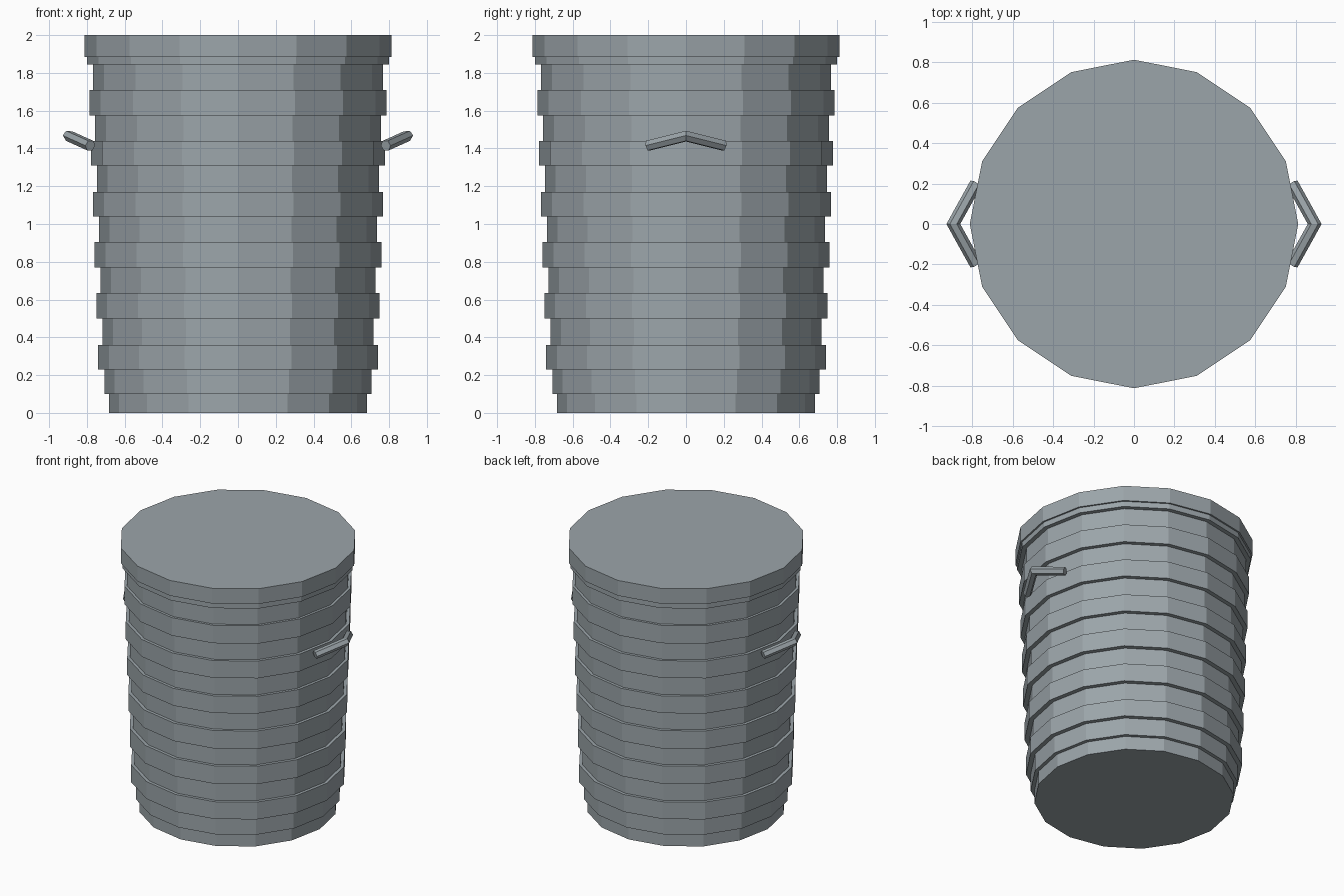
import bpy, bmesh, math
from mathutils import Vector

if "Cube" in bpy.data.objects:
    bpy.data.objects.remove(bpy.data.objects["Cube"])

SIDES = 16

metal = bpy.data.materials.new("blue grey metal")
metal.diffuse_color = (0.33, 0.375, 0.40, 1)
metal.use_nodes = True
metal.node_tree.nodes["Principled BSDF"].inputs["Base Color"].default_value = metal.diffuse_color


def loft(name, loops):
    """Skin closed loops of points and cap both ends."""
    bm = bmesh.new()
    rings = [[bm.verts.new(p) for p in loop] for loop in loops]
    for a, b in zip(rings, rings[1:]):
        n = len(a)
        for i in range(n):
            j = (i + 1) % n
            bm.faces.new((a[i], a[j], b[j], b[i]))
    bm.faces.new(rings[0][::-1])
    bm.faces.new(rings[-1])
    bmesh.ops.recalc_face_normals(bm, faces=bm.faces)
    mesh = bpy.data.meshes.new(name)
    bm.to_mesh(mesh)
    bm.free()
    mesh.materials.append(metal)
    obj = bpy.data.objects.new(name, mesh)
    bpy.context.collection.objects.link(obj)
    return obj


def circle(r, z):
    return [(r * math.cos(math.tau * i / SIDES), r * math.sin(math.tau * i / SIDES), z)
            for i in range(SIDES)]


# Ribbed body: stacked straight bands, alternately wide and narrow
heights = [0, 0.10, 0.23, 0.36, 0.50, 0.635, 0.77, 0.905, 1.04,
           1.17, 1.31, 1.44, 1.575, 1.71, 1.845]
radii = [0.682, 0.708, 0.74, 0.717, 0.75, 0.727, 0.76, 0.737,
         0.768, 0.747, 0.778, 0.756, 0.787, 0.768]
loops = []
for r, z0, z1 in zip(radii, heights, heights[1:]):
    loops += [circle(r, z0), circle(r, z1)]
loft("ribbed_body", loops)

# Lid with a small lower lip
loft("lid", [circle(0.80, 1.845), circle(0.80, 1.885), circle(0.812, 1.885), circle(0.812, 2.0)])


# Bent bar handles, mitred at the middle
def handle(name, side):
    end, tip, r = Vector((0.782, 0.2, 1.415)), Vector((0.893, 0, 1.465)), 0.03
    along = (tip - end).normalized()
    u = along.cross(Vector((0, 0, 1))).normalized()
    v = along.cross(u)
    start, middle = [], []
    for i in range(6):
        a = math.tau * i / 6
        p = end + u * r * math.cos(a) + v * r * math.sin(a)
        start.append(p)
        middle.append(p - along * (p.y / along.y))
    # the far half mirrors the near half across y = 0
    far = [Vector((p.x, -p.y, p.z)) for p in start]
    loft(name, [[(side * p.x, p.y, p.z) for p in loop] for loop in (start, middle, far)])


handle("right_handle", 1)
handle("left_handle", -1)
